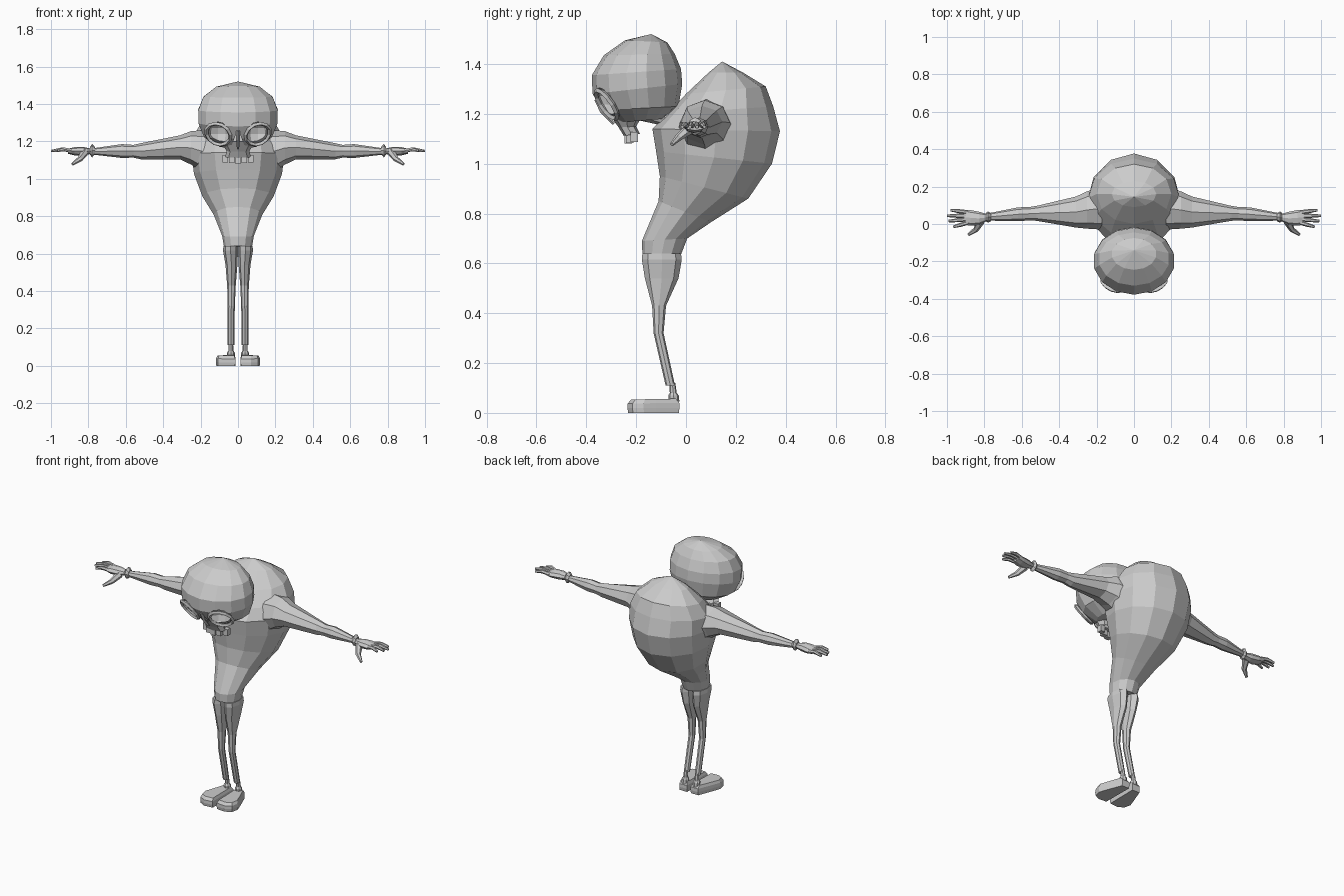
import bpy, bmesh
from math import cos, sin, pi
from mathutils import Vector as V

if "Cube" in bpy.data.objects:
    bpy.data.objects.remove(bpy.data.objects["Cube"], do_unlink=True)

grey = bpy.data.materials.new("plain_grey")
grey.use_nodes = True
grey.diffuse_color = (0.6, 0.6, 0.6, 1)
grey.node_tree.nodes["Principled BSDF"].inputs["Base Color"].default_value = (0.6, 0.6, 0.6, 1)


def finish(name, bm):
    bmesh.ops.recalc_face_normals(bm, faces=bm.faces)
    me = bpy.data.meshes.new(name)
    bm.to_mesh(me)
    bm.free()
    me.materials.append(grey)
    ob = bpy.data.objects.new(name, me)
    bpy.context.collection.objects.link(ob)
    return ob


def ring(c, u, v, n, turn=0.0):
    return [V(c) + V(u) * cos(2 * pi * i / n + turn) + V(v) * sin(2 * pi * i / n + turn) for i in range(n)]


def loft(name, rings, tip=None, side=1):
    """Skin a list of equal rings, closing the ends flat or at a tip."""
    bm = bmesh.new()
    rows = [[bm.verts.new((p.x * side, p.y, p.z)) for p in r] for r in rings]
    n = len(rows[0])
    for a, b in zip(rows, rows[1:]):
        for i in range(n):
            j = (i + 1) % n
            bm.faces.new((a[i], a[j], b[j], b[i]))
    bm.faces.new(rows[0])
    if tip:
        t = bm.verts.new(tip)
        for i in range(n):
            bm.faces.new((rows[-1][i], rows[-1][(i + 1) % n], t))
    else:
        bm.faces.new(rows[-1])
    return finish(name, bm)


def trunk(name, rows, tip, n):
    """Rows hold front y, front z, back y, back z and half width."""
    rings = []
    for fy, fz, by, bz, w in rows:
        f, b = V((0, fy, fz)), V((0, by, bz))
        rings.append(ring((f + b) / 2, (f - b) / 2, (w, 0, 0), n))
    return loft(name, rings, tip)


def tube(name, pts, radii, side, n=6):
    pts = [V(p) for p in pts]
    rings = []
    for i, p in enumerate(pts):
        d = pts[min(i + 1, len(pts) - 1)] - pts[max(i - 1, 0)]
        q = d.to_track_quat("Z", "Y")
        rings.append(ring(p, q @ V((radii[i], 0, 0)), q @ V((0, radii[i], 0)), n))
    return loft(name, rings, None, side)


def block(name, c, size):
    x, y, z = (s / 2 for s in size)
    c = V(c)
    corners = [V((-x, -y, 0)), V((x, -y, 0)), V((x, y, 0)), V((-x, y, 0))]
    return loft(name, [[c + p + V((0, 0, h)) for p in corners] for h in (-z, z)])


# Hunched body
trunk("body", [
    (-.175, .64, -.02, .635, .075), (-.177, .69, .005, .70, .085),
    (-.11, .85, .10, .765, .13), (-.105, .95, .25, .86, .19),
    (-.12, 1.05, .345, 1.0, .235), (-.135, 1.14, .377, 1.13, .25),
    (-.075, 1.2, .35, 1.23, .245), (0, 1.28, .32, 1.31, .2),
    (.09, 1.365, .23, 1.365, .12)], (0, .145, 1.41), 12)

# Neck
tube("neck", [(0, -.02, 1.17), (0, -.1, 1.19), (0, -.17, 1.22)], [.05, .035, .05], 1, 8)

# Skull with eye and nose hollows
skull = trunk("skull", [
    (-.275, 1.165, -.09, 1.18, .1), (-.335, 1.215, -.03, 1.23, .185),
    (-.375, 1.28, -.015, 1.32, .217), (-.378, 1.355, -.02, 1.38, .218),
    (-.33, 1.435, -.045, 1.44, .19), (-.245, 1.495, -.075, 1.487, .12)],
    (0, -.14, 1.52), 14)

gaze = V((.3, -.78, -.55)).normalized()
cutters = []
for s in (1, -1):
    bm = bmesh.new()
    bmesh.ops.create_uvsphere(bm, u_segments=10, v_segments=6, radius=.068)
    bmesh.ops.translate(bm, verts=bm.verts, vec=(s * .106, -.34, 1.238))
    cutters.append(finish("eye_cutter", bm))
    cutters.append(loft("nose_cutter", [
        [V((.006, y, 1.175)), V((.036, y, 1.175)), V((.008, y, 1.245))] for y in (-.42, -.28)], None, s))
for c in cutters:
    c.hide_render = True
    m = skull.modifiers.new("hollow", "BOOLEAN")
    m.operation = "DIFFERENCE"
    m.solver = "EXACT"
    m.object = c
bpy.context.view_layer.update()
dg = bpy.context.evaluated_depsgraph_get()
carved = bpy.data.meshes.new_from_object(skull.evaluated_get(dg))
skull.modifiers.clear()
skull.data = carved
for c in cutters:
    bpy.data.objects.remove(c, do_unlink=True)

# Upper jaw, nose ridge and teeth
trunk("upper_jaw", [
    (-.25, 1.112, -.185, 1.12, .07), (-.27, 1.145, -.2, 1.15, .06),
    (-.31, 1.2, -.17, 1.2, .095)], None, 8)
tube("nose_ridge", [(0, -.355, 1.26), (0, -.335, 1.21), (0, -.29, 1.16)], [.014, .01, .006], 1, 4)
for i in range(5):
    k = i - 2
    block("tooth", (k * .034, -.232 + .006 * k * k, 1.101 + .003 * abs(k)), (.03, .03, .04))

for s, label in ((1, "left"), (-1, "right")):
    # Eye rim
    q = gaze.to_track_quat("Z", "Y")
    eye = V((.106, -.318, 1.238))
    profile = []
    for i in range(4):
        a = 2 * pi * i / 4
        r, h = .068 + .011 * cos(a), .011 * sin(a)
        profile.append(ring(eye + gaze * h, q @ V((r, 0, 0)), q @ V((0, r, 0)), 12))
    bm = bmesh.new()
    rows = [[bm.verts.new((p.x * s, p.y, p.z)) for p in r] for r in profile]
    for i in range(4):
        a, b = rows[i], rows[(i + 1) % 4]
        for j in range(12):
            k = (j + 1) % 12
            bm.faces.new((a[j], a[k], b[k], b[j]))
    finish(label + "_eye_rim", bm)

    # Arm: x, y, z, half depth, half height
    arm = [(.17, .085, 1.14, .115, .12), (.25, .075, 1.165, .1, .09), (.31, .064, 1.168, .083, .064),
           (.52, .057, 1.147, .04, .043), (.56, .055, 1.147, .036, .034),
           (.62, .052, 1.148, .037, .037), (.775, .038, 1.146, .02, .017)]
    loft(label + "_arm", [ring((x, y, z), (0, dy, 0), (0, 0, dz), 8) for x, y, z, dy, dz in arm], None, s)
    cuff = [(.765, .022, .02), (.78, .03, .036), (.792, .022, .02)]
    loft(label + "_cuff", [ring((x, .037, 1.15), (0, dy, 0), (0, 0, dz), 8) for x, dy, dz in cuff], None, s)

    # Hand
    palm = [(.785, .035, .018, .014), (.83, .03, .036, .024), (.875, .033, .042, .022), (.91, .036, .04, .013)]
    loft(label + "_palm", [ring((x, y, 1.147), (0, dy, 0), (0, 0, dz), 8) for x, y, dy, dz in palm], None, s)
    for i, (tx, ty) in enumerate([(.965, -.015), (.99, .016), (1.0, .044), (.98, .074)]):
        by = .006 + i * .019
        tube(label + "_finger", [(.89, by, 1.15), ((.89 + tx) / 2, (by + ty) / 2, 1.157), (tx, ty, 1.148)],
             [.011, .011, .007], s)
    tube(label + "_thumb", [(.82, .015, 1.14), (.845, -.03, 1.105), (.885, -.057, 1.078)],
         [.022, .015, .008], s)

    # Leg: z, inner x, outer x, front y, back y
    leg = [(.64, 0, .078, -.175, -.02), (.615, 0, .08, -.177, -.017), (.54, .003, .067, -.165, -.03),
           (.43, .012, .058, -.136, -.08), (.32, .017, .055, -.13, -.09), (.11, .02, .055, -.082, -.044)]
    loft(label + "_leg", [ring(((a + b) / 2, (f + k) / 2, z), ((b - a) / 2, 0, 0), (0, (k - f) / 2, 0), 8)
                          for z, a, b, f, k in leg], None, s)
    ankle = [(.12, .012), (.08, .014), (.07, .021), (.045, .021)]
    loft(label + "_ankle", [ring((.038, -.055 + (.12 - z) * .1, z), (r, 0, 0), (0, r, 0), 8) for z, r in ankle], None, s)

    # Shoe
    sole = [(.012, -.026), (.064, -.026), (.1, -.12), (.118, -.17), (.108, -.215), (.07, -.235), (.014, -.23)]
    mid = V((.06, -.13, 0))
    layers = []
    for z, k in ((0, .97), (.02, 1), (.04, .99), (.057, .86)):
        row = []
        for x, y in sole:
            p = mid + (V((x, y, 0)) - mid) * k
            row.append(V((p.x, p.y, z * (1 + .35 * (p.y + .05)))))
        layers.append(row)
    loft(label + "_shoe", layers, None, s)
